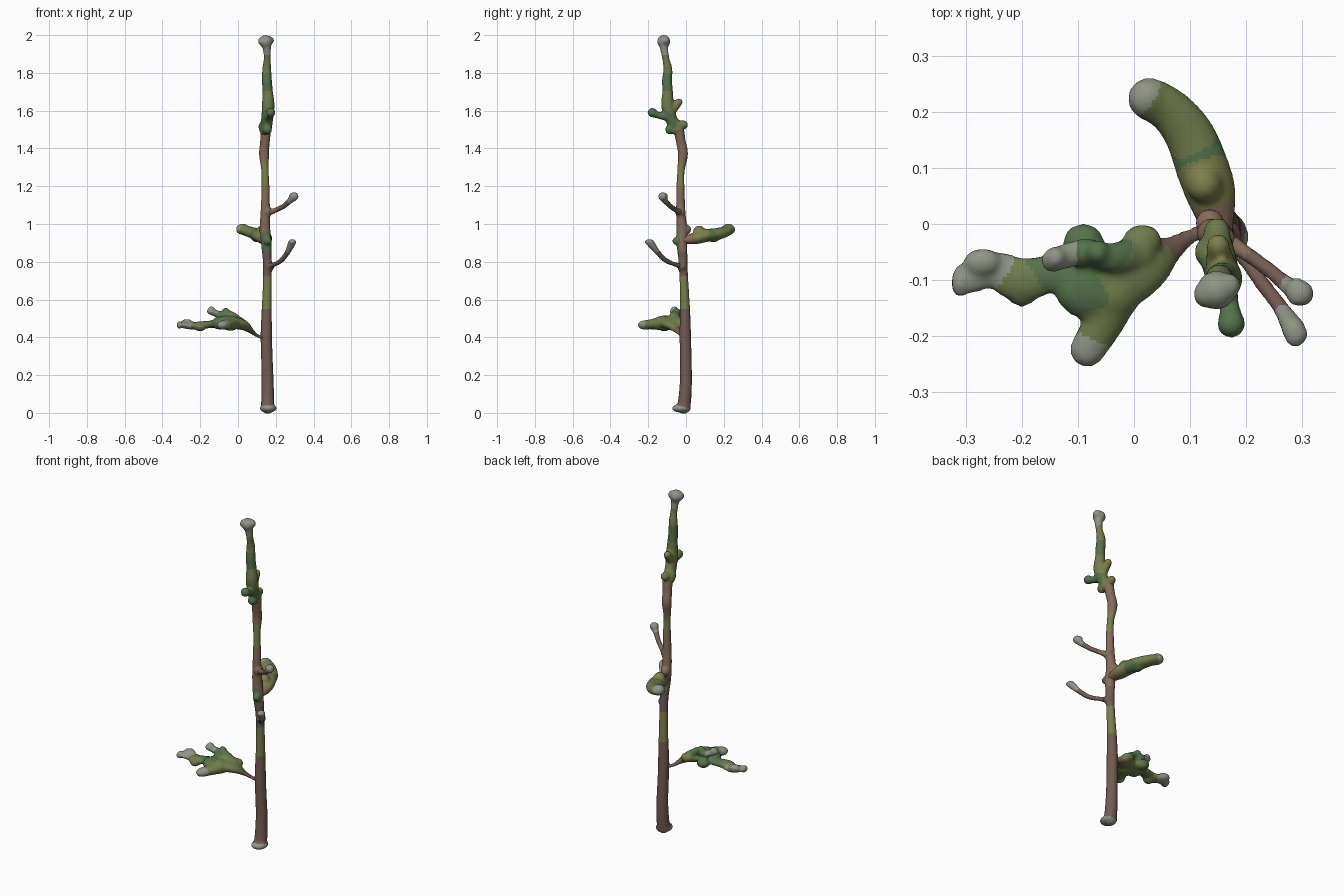
import bpy, bmesh, math
from mathutils import Vector, Matrix

PALETTE = {
    "bark": (0.17, 0.105, 0.085, 1),
    "red_bark": (0.24, 0.15, 0.10, 1),
    "olive": (0.20, 0.21, 0.07, 1),
    "leaf": (0.16, 0.20, 0.07, 1),
    "dark_leaf": (0.09, 0.17, 0.07, 1),
    "pale_tip": (0.28, 0.30, 0.24, 1),
}
MATS = {}
for key, rgba in PALETTE.items():
    MATS[key] = bpy.data.materials.new(key)
    MATS[key].diffuse_color = rgba


def spline(points, steps=5):
    """Catmull-Rom through (x, y, z, radius) points."""
    p = [Vector(q) for q in points]
    p = [p[0]] + p + [p[-1]]
    out = []
    for i in range(1, len(p) - 2):
        a, b, c, d = p[i - 1:i + 3]
        for s in range(steps):
            t = s / steps
            out.append(0.5 * (2 * b + (c - a) * t + (2 * a - 5 * b + 4 * c - d) * t * t
                              + (3 * b - a - 3 * c + d) * t ** 3))
    return out + [p[-1]]


def blob(bm, x, y, z, rx, ry=None, rz=None):
    m = Matrix.Translation((x, y, z)) @ Matrix.Diagonal((rx, ry or rx, rz or rx, 1))
    bmesh.ops.create_icosphere(bm, subdivisions=3, radius=1, matrix=m)


def limb(bm, points, flat=1.0, sides=16):
    """Tapered tube with rounded ends; flat squashes it vertically."""
    path = spline(points)
    pos = [q.to_3d() for q in path]
    span = (pos[-1] - pos[0]).normalized()
    ref = Vector((0, 0, 1)) if abs(span.z) < 0.85 else Vector((0, 1, 0))
    rings = []
    for i, q in enumerate(path):
        t = (pos[min(i + 1, len(pos) - 1)] - pos[max(i - 1, 0)]).normalized()
        u = t.cross(ref).normalized()
        v = u.cross(t)
        rings.append([bm.verts.new(pos[i] + q[3] * (u * math.cos(a) + v * flat * math.sin(a)))
                      for a in (2 * math.pi * k / sides for k in range(sides))])
    for r0, r1 in zip(rings, rings[1:]):
        for k in range(sides):
            n = (k + 1) % sides
            bm.faces.new((r0[k], r0[n], r1[n], r1[k]))
    bm.faces.new(rings[0][::-1])
    bm.faces.new(rings[-1])
    for q in (path[0], path[-1]):
        blob(bm, q[0], q[1], q[2], q[3] * 0.98, q[3] * 0.98, q[3] * flat * 0.98)


def part(name, limbs, blobs, seeds):
    """Fuse limbs and blobs into one organic skin, coloured by nearest seed."""
    bm = bmesh.new()
    for pts, flat in limbs:
        limb(bm, pts, flat)
    for b in blobs:
        blob(bm, *b)
    bmesh.ops.recalc_face_normals(bm, faces=bm.faces)
    me = bpy.data.meshes.new(name)
    bm.to_mesh(me)
    bm.free()
    ob = bpy.data.objects.new(name, me)
    bpy.context.collection.objects.link(ob)
    rm = ob.modifiers.new("fuse", 'REMESH')
    rm.mode = 'VOXEL'
    rm.voxel_size = 0.007
    sm = ob.modifiers.new("soften", 'SMOOTH')
    sm.factor, sm.iterations = 0.5, 5
    dg = bpy.context.evaluated_depsgraph_get()
    skin = bpy.data.meshes.new_from_object(ob.evaluated_get(dg))
    ob.modifiers.clear()
    ob.data = skin
    skin.materials.clear()
    keys = sorted({s[3] for s in seeds})
    for k in keys:
        skin.materials.append(MATS[k])
    for f in skin.polygons:
        c = f.center
        near = min(seeds, key=lambda s: (c - Vector(s[:3])).length_squared)
        f.material_index = keys.index(near[3])
        f.use_smooth = True


# Trunk with a flared foot and a few knots
part("trunk", [([
    (.157, -.012, .03, .036), (.157, -.004, .10, .034), (.156, 0, .20, .032),
    (.152, -.002, .32, .031), (.150, -.004, .42, .031), (.152, -.005, .55, .027),
    (.155, -.010, .68, .024), (.155, -.016, .80, .024), (.150, -.022, .90, .029),
    (.143, -.022, .98, .028), (.144, -.028, 1.07, .025), (.146, -.029, 1.18, .022),
    (.143, -.027, 1.28, .020), (.138, -.016, 1.37, .027), (.143, -.028, 1.44, .026),
    (.148, -.040, 1.51, .030)], 1)],
    [(.160, -.024, .024, .045, .051, .023), (.158, -.05, .91, .022),
     (.135, .002, .97, .026), (.165, -.02, .775, .027), (.155, -.03, 1.065, .028)],
    [(.16, -.03, -.02, "pale_tip"), (.155, 0, .08, "bark"), (.155, 0, .25, "bark"),
     (.15, 0, .45, "bark"), (.15, 0, .65, "olive"), (.15, -.02, .80, "bark"),
     (.16, -.075, .90, "dark_leaf"), (.15, 0, .90, "red_bark"), (.145, -.02, 1.02, "red_bark"),
     (.145, -.03, 1.13, "red_bark"), (.145, -.03, 1.27, "olive"),
     (.14, -.02, 1.39, "red_bark"), (.14, -.03, 1.47, "red_bark"), (.14, -.04, 1.53, "leaf")])

# Leafy leader at the top with its knobs
part("leafy_top", [
    ([(.145, -.045, 1.50, .034), (.155, -.080, 1.56, .032), (.160, -.098, 1.63, .034),
      (.157, -.097, 1.70, .028), (.153, -.100, 1.76, .027), (.152, -.096, 1.82, .024),
      (.155, -.108, 1.88, .019), (.152, -.117, 1.94, .024), (.147, -.118, 1.966, .036)], 1),
    ([(.160, -.10, 1.57, .026), (.170, -.145, 1.575, .018), (.173, -.178, 1.59, .026)], 1),
    ([(.155, -.08, 1.60, .028), (.150, -.038, 1.645, .021)], 1),
    ([(.148, -.06, 1.52, .030), (.148, -.012, 1.525, .024)], 1)],
    [(.135, -.05, 1.515, .028), (.155, -.085, 1.50, .026),
     (.130, -.125, 1.968, .025), (.168, -.110, 1.972, .023)],
    [(.148, -.04, 1.49, "olive"), (.155, -.09, 1.53, "dark_leaf"), (.15, -.02, 1.53, "leaf"),
     (.17, -.18, 1.59, "dark_leaf"), (.15, -.05, 1.63, "olive"), (.16, -.1, 1.66, "leaf"),
     (.155, -.1, 1.75, "dark_leaf"), (.15, -.1, 1.84, "leaf"), (.15, -.12, 1.95, "pale_tip")])

# Two slim twigs reaching to the right and front
part("upper_twig", [([
    (.155, -.028, 1.060, .022), (.190, -.046, 1.070, .015), (.238, -.080, 1.092, .014),
    (.272, -.108, 1.120, .016), (.298, -.124, 1.146, .024)], 1)],
    [(.290, -.121, 1.150, .020, .027, .017)],
    [(.17, -.04, 1.06, "red_bark"), (.24, -.08, 1.09, "bark"), (.30, -.13, 1.15, "pale_tip")])
part("lower_twig", [([
    (.155, -.018, .776, .022), (.190, -.055, .785, .013), (.230, -.108, .808, .014),
    (.262, -.150, .850, .015), (.285, -.188, .899, .022)], 1)],
    [(.288, -.196, .905, .022, .024, .015)],
    [(.17, -.02, .78, "bark"), (.235, -.12, .81, "bark"), (.29, -.19, .90, "pale_tip")])

# Thick leafy branch curving backwards
part("back_branch", [([
    (.148, -.005, .915, .030), (.138, .050, .925, .045), (.122, .100, .938, .048),
    (.098, .160, .946, .045), (.063, .203, .958, .040), (.027, .223, .970, .039)], .72)],
    [(.125, .07, .96, .032), (.10, .145, .925, .030, .032, .022),
     (.024, .224, .977, .034, .034, .025)],
    [(.15, 0, .92, "red_bark"), (.13, .07, .94, "olive"), (.11, .13, .92, "dark_leaf"),
     (.09, .17, .95, "leaf"), (.05, .21, .96, "leaf"), (.005, .24, .975, "pale_tip")])

# Low left branch: woody stem, flat leaf mass and side lobes
part("low_left_branch", [
    ([(.140, -.008, .395, .018), (.100, -.022, .410, .015), (.065, -.045, .437, .026),
      (.025, -.068, .465, .050), (-.030, -.095, .478, .062), (-.085, -.105, .478, .066),
      (-.140, -.088, .470, .036), (-.200, -.100, .463, .040), (-.250, -.082, .460, .034),
      (-.296, -.096, .466, .030)], .55),
    ([(-.040, -.120, .475, .055), (-.055, -.175, .470, .038), (-.083, -.224, .465, .032)], .75),
    ([(.005, -.055, .480, .035), (-.042, -.060, .520, .026), (-.090, -.050, .518, .024),
      (-.145, -.065, .538, .022)], .8)],
    [(-.09, -.035, .47, .037, .036, .028), (.015, -.03, .475, .035, .03, .024),
     (-.27, -.068, .475, .034, .025, .022), (-.20, -.115, .455, .030, .033, .024),
     (-.065, -.05, .535, .022), (-.14, -.06, .545, .020),
     (-.10, -.12, .475, .040, .040, .034), (-.31, -.105, .465, .016, .026, .020)],
    [(.13, -.01, .40, "bark"), (.08, -.03, .42, "bark"), (.03, -.07, .46, "leaf"),
     (-.03, -.09, .50, "leaf"), (-.09, -.12, .51, "dark_leaf"), (-.08, -.1, .43, "leaf"),
     (-.05, -.06, .54, "dark_leaf"), (-.15, -.065, .55, "pale_tip"), (-.15, -.08, .46, "dark_leaf"),
     (-.20, -.11, .46, "leaf"), (-.26, -.07, .48, "pale_tip"), (-.31, -.10, .465, "pale_tip"),
     (-.06, -.17, .47, "leaf"), (-.09, -.235, .465, "pale_tip")])
